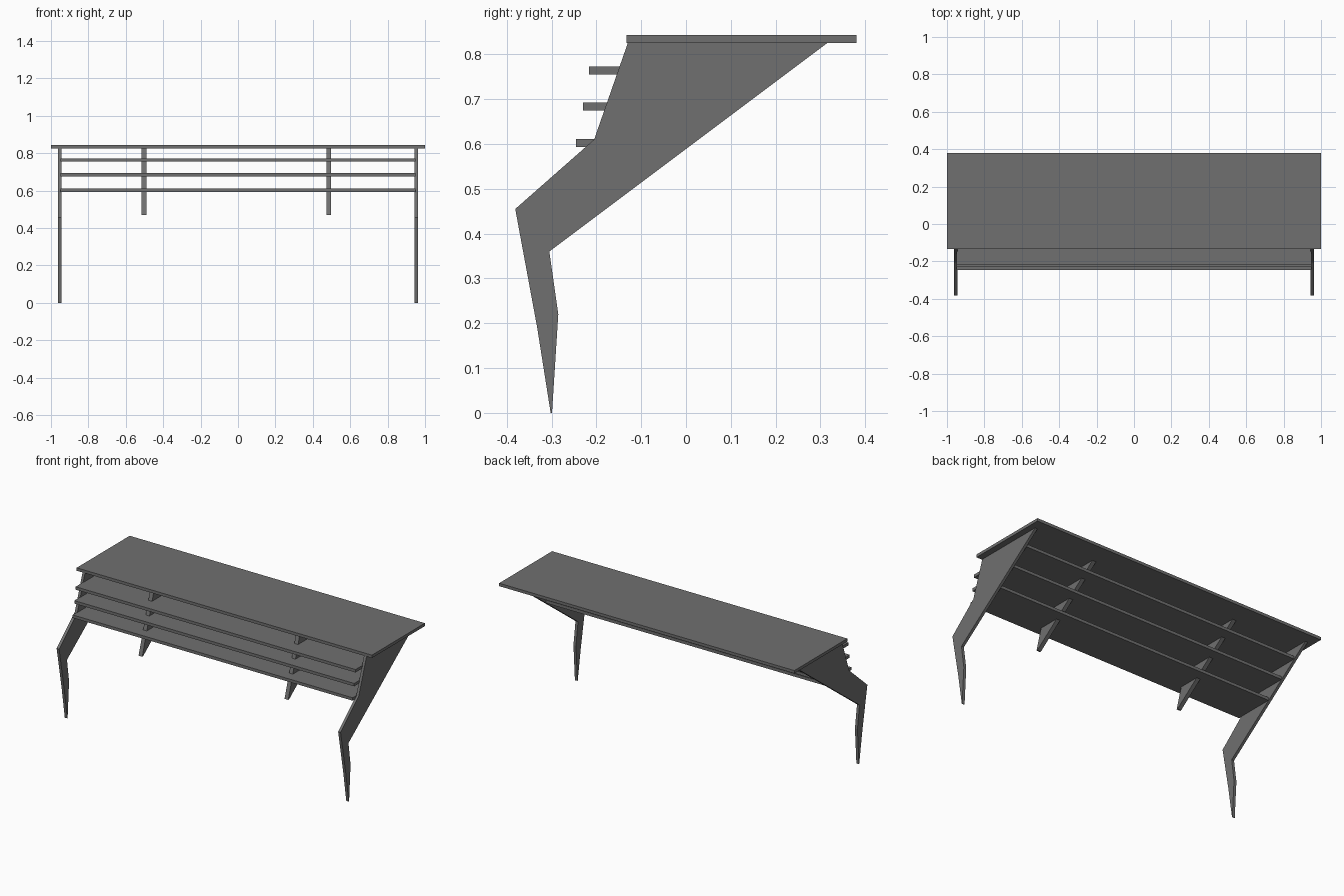
import bpy, bmesh

if "Cube" in bpy.data.objects:
    bpy.data.objects.remove(bpy.data.objects["Cube"])

# Dark grey finish shared by all parts
dark = bpy.data.materials.new("dark_grey")
dark.diffuse_color = (0.16, 0.16, 0.16, 1)
dark.use_nodes = True
dark.node_tree.nodes["Principled BSDF"].inputs["Base Color"].default_value = dark.diffuse_color


def prism(name, profile, x0, x1):
    """Extrude a (y, z) outline from x0 to x1."""
    bm = bmesh.new()
    face = bm.faces.new([bm.verts.new((x0, y, z)) for y, z in profile])
    ext = bmesh.ops.extrude_face_region(bm, geom=[face])
    verts = [v for v in ext["geom"] if isinstance(v, bmesh.types.BMVert)]
    bmesh.ops.translate(bm, verts=verts, vec=(x1 - x0, 0, 0))
    bmesh.ops.recalc_face_normals(bm, faces=bm.faces)
    me = bpy.data.meshes.new(name)
    bm.to_mesh(me)
    bm.free()
    me.materials.append(dark)
    ob = bpy.data.objects.new(name, me)
    bpy.context.collection.objects.link(ob)
    return ob


def slab(name, y0, y1, z0, z1, half):
    return prism(name, [(y0, z0), (y1, z0), (y1, z1), (y0, z1)], -half, half)


def back_y(z):
    """Depth of the sloping rear edge of the side panels at height z."""
    return -0.305 + (z - 0.36) * 0.62 / 0.465


# Table top
slab("table_top", -0.133, 0.38, 0.825, 0.843, 1.0)

# Side panels with bent legs
panel = [(-0.13, 0.825), (0.315, 0.825), (-0.305, 0.36), (-0.285, 0.22),
         (-0.299, 0.0), (-0.302, 0.0), (-0.332, 0.19), (-0.381, 0.455),
         (-0.205, 0.61)]
for side, label in ((-1, "left"), (1, "right")):
    prism(label + "_side_leg", panel, side * 0.945, side * 0.962)

# Shelves reaching back to the sloping edge
for i, (z, front) in enumerate([(0.593, -0.245), (0.675, -0.23), (0.755, -0.217)]):
    slab(f"shelf_{i + 1}", front, back_y(z), z, z + 0.018, 0.948)

# Inner support brackets
bracket = [(-0.115, 0.825), (0.245, 0.825), (-0.218, 0.47), (-0.226, 0.47),
           (-0.185, 0.6)]
for x, label in ((-0.503, "left"), (0.486, "right")):
    prism(label + "_bracket", bracket, x - 0.0125, x + 0.0125)
